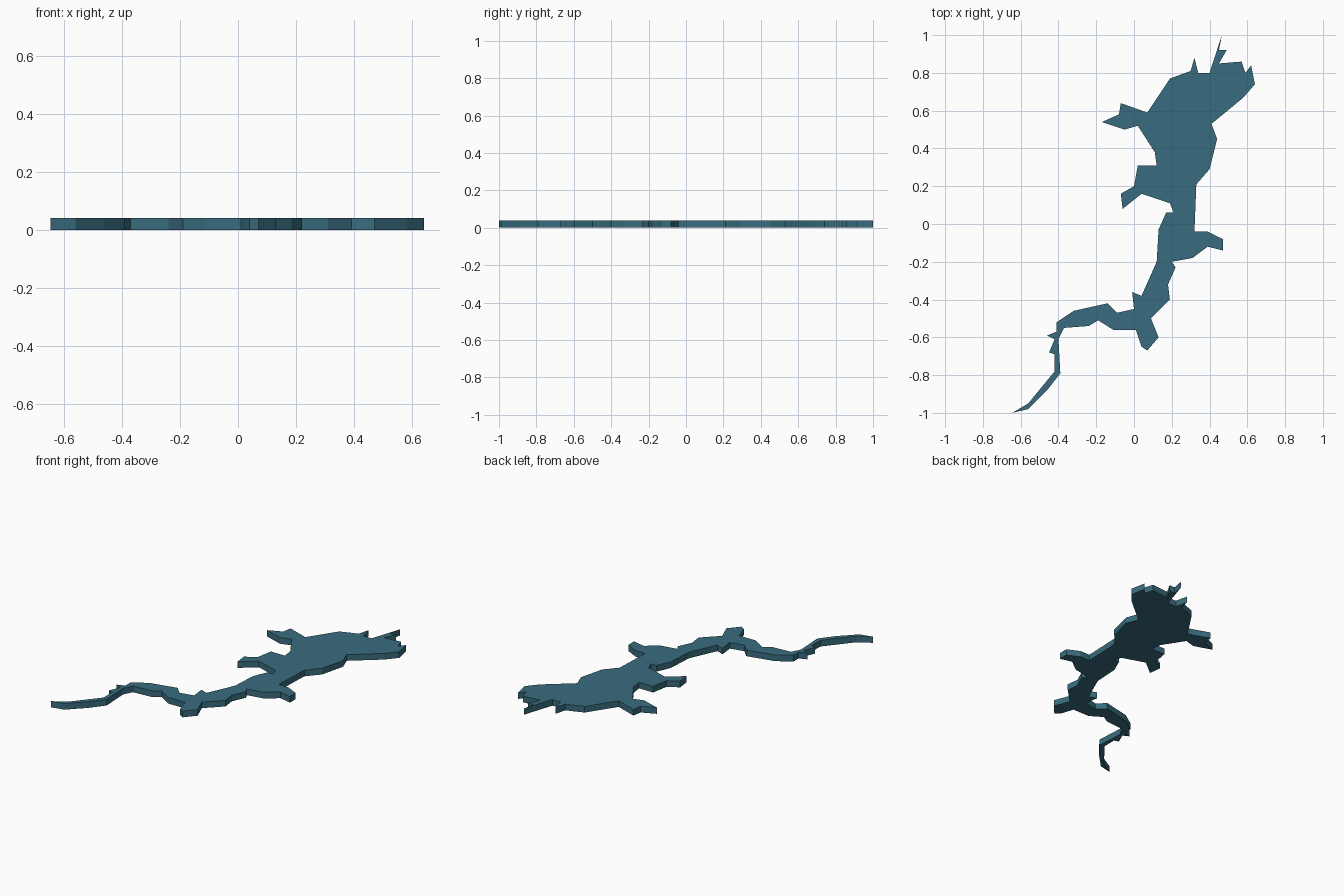
import bpy
import bmesh

THICKNESS = 0.04

# Shoreline, clockwise from the north tip: east bank, south-west inlet, west bank
SHORE = [
    (0.465, 1.0), (0.45, 0.92), (0.49, 0.92), (0.45, 0.85), (0.57, 0.86), (0.59, 0.80),
    (0.62, 0.84), (0.64, 0.74), (0.58, 0.67), (0.41, 0.53), (0.44, 0.45), (0.40, 0.29),
    (0.33, 0.21), (0.32, -0.04), (0.39, -0.04), (0.47, -0.08), (0.47, -0.14),
    (0.39, -0.12), (0.31, -0.18), (0.20, -0.20), (0.22, -0.23), (0.18, -0.32),
    (0.19, -0.40), (0.09, -0.50), (0.13, -0.60), (0.07, -0.67), (0.04, -0.65),
    (0.01, -0.56), (-0.11, -0.56), (-0.19, -0.51), (-0.24, -0.54), (-0.37, -0.55),
    (-0.40, -0.61), (-0.39, -0.79), (-0.46, -0.88), (-0.56, -0.98), (-0.645, -1.0),
    (-0.56, -0.95), (-0.42, -0.78), (-0.42, -0.69), (-0.45, -0.68), (-0.42, -0.61),
    (-0.46, -0.59), (-0.41, -0.57), (-0.41, -0.52), (-0.32, -0.46), (-0.14, -0.42),
    (-0.09, -0.47), (0.0, -0.45), (-0.01, -0.36), (0.04, -0.38), (0.12, -0.20),
    (0.13, -0.03), (0.17, 0.06), (0.21, 0.06), (0.19, 0.11), (0.04, 0.16),
    (-0.06, 0.08), (-0.07, 0.16), (0.0, 0.20), (0.02, 0.31), (0.12, 0.31),
    (0.11, 0.38), (0.02, 0.52), (-0.05, 0.50), (-0.17, 0.54), (-0.08, 0.58),
    (-0.07, 0.64), (0.07, 0.59), (0.19, 0.77), (0.30, 0.81), (0.32, 0.88),
    (0.34, 0.80), (0.40, 0.80),
]

# Flat slab: fill the shoreline and pull it up
bm = bmesh.new()
base = bm.faces.new([bm.verts.new((x, y, 0)) for x, y in SHORE])
slab = bmesh.ops.extrude_face_region(bm, geom=[base], use_keep_orig=True)
top = [g for g in slab["geom"] if isinstance(g, bmesh.types.BMVert)]
bmesh.ops.translate(bm, verts=top, vec=(0, 0, THICKNESS))
bmesh.ops.recalc_face_normals(bm, faces=bm.faces)

mesh = bpy.data.meshes.new("lake_slab")
bm.to_mesh(mesh)
bm.free()
lake = bpy.data.objects.new("lake_slab", mesh)
bpy.context.collection.objects.link(lake)

# Blue-green water colour
water = bpy.data.materials.new("water")
water.diffuse_color = (0.04, 0.15, 0.21, 1)
mesh.materials.append(water)
